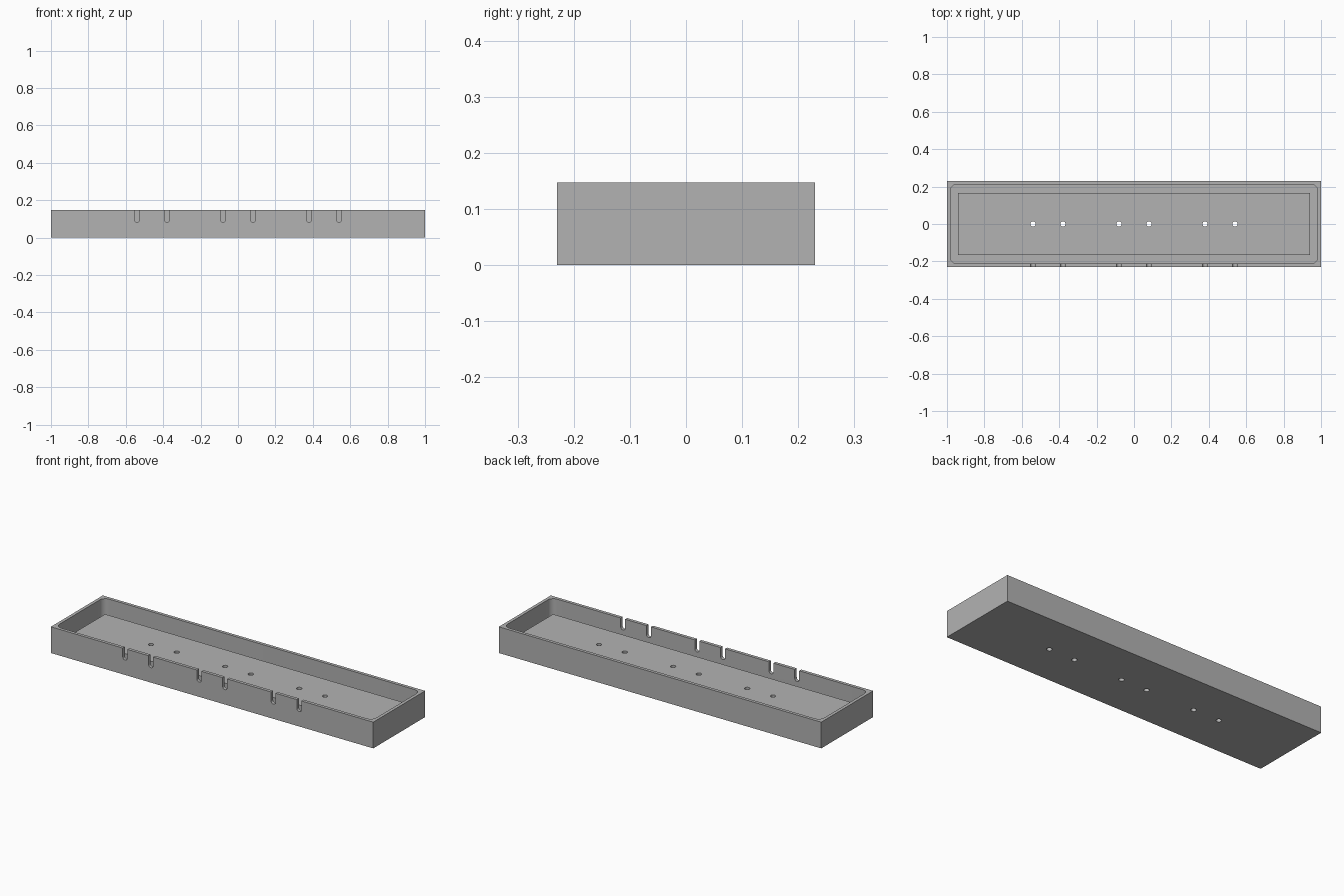
import bpy, bmesh, math

cube = bpy.data.objects.get("Cube")
if cube:
    bpy.data.objects.remove(cube, do_unlink=True)

HX, HY, H = 1.0, 0.23, 0.147      # outer half sizes and height
WALL, FLOOR_Z, GROOVE_Z = 0.018, 0.083, 0.018
HOLE_R = 0.014

mat = bpy.data.materials.new("light_grey")
mat.use_nodes = True
mat.diffuse_color = (0.45, 0.45, 0.45, 1)
mat.node_tree.nodes["Principled BSDF"].inputs["Base Color"].default_value = (0.45, 0.45, 0.45, 1)


def prism(name, points, vec):
    """Extrude a closed outline of 3D points along vec."""
    bm = bmesh.new()
    face = bm.faces.new([bm.verts.new(p) for p in points])
    ext = bmesh.ops.extrude_face_region(bm, geom=[face])
    bmesh.ops.translate(bm, vec=vec, verts=[v for v in ext["geom"] if isinstance(v, bmesh.types.BMVert)])
    bmesh.ops.recalc_face_normals(bm, faces=bm.faces)
    mesh = bpy.data.meshes.new(name)
    bm.to_mesh(mesh)
    bm.free()
    mesh.materials.append(mat)
    ob = bpy.data.objects.new(name, mesh)
    bpy.context.collection.objects.link(ob)
    return ob


def arc(cx, cy, r, start, end, n):
    steps = [math.radians(start + (end - start) * i / n) for i in range(n + 1)]
    return [(cx + r * math.cos(a), cy + r * math.sin(a)) for a in steps]


def box(name, hx, hy, z0, z1):
    return prism(name, [(-hx, -hy, z0), (hx, -hy, z0), (hx, hy, z0), (-hx, hy, z0)], (0, 0, z1 - z0))


def combine(target, tool, operation):
    mod = target.modifiers.new("cut", 'BOOLEAN')
    mod.operation, mod.solver, mod.object = operation, 'EXACT', tool
    bpy.context.view_layer.objects.active = target
    bpy.ops.object.modifier_apply(modifier=mod.name)
    bpy.data.objects.remove(tool, do_unlink=True)


# Tray body with a round-cornered cavity
tray = box("tray", HX, HY, 0, H)
r = 0.035
cx, cy = HX - WALL - r, HY - WALL - r
outline = []
for sx, sy, a in ((1, 1, 0), (-1, 1, 90), (-1, -1, 180), (1, -1, 270)):
    outline += arc(sx * cx, sy * cy, r, a, a + 90, 8)
combine(tray, prism("cavity", [(x, y, GROOVE_Z) for x, y in outline], (0, 0, H)), 'DIFFERENCE')

# Raised floor with a groove left around it
combine(tray, box("raised_floor", 0.94, 0.165, 0.009, FLOOR_Z), 'UNION')

# Floor holes and matching round-bottomed slots in the front wall
for x in (-0.54, -0.38, -0.08, 0.08, 0.38, 0.54):
    ring = arc(x, 0, HOLE_R, 0, 360, 24)[:-1]
    combine(tray, prism("hole", [(px, py, -0.05) for px, py in ring], (0, 0, 0.3)), 'DIFFERENCE')
    slot = [(x + HOLE_R, H + 0.05), (x - HOLE_R, H + 0.05)]
    slot += arc(x, FLOOR_Z + HOLE_R, HOLE_R, 180, 360, 12)
    combine(tray, prism("slot", [(px, -HY - 0.02, pz) for px, pz in slot], (0, 0.05, 0)), 'DIFFERENCE')

# Smooth the rounded parts, keep edges sharp
bpy.ops.object.select_all(action='DESELECT')
tray.select_set(True)
bpy.context.view_layer.objects.active = tray
bpy.ops.object.shade_smooth_by_angle(angle=math.radians(30))
